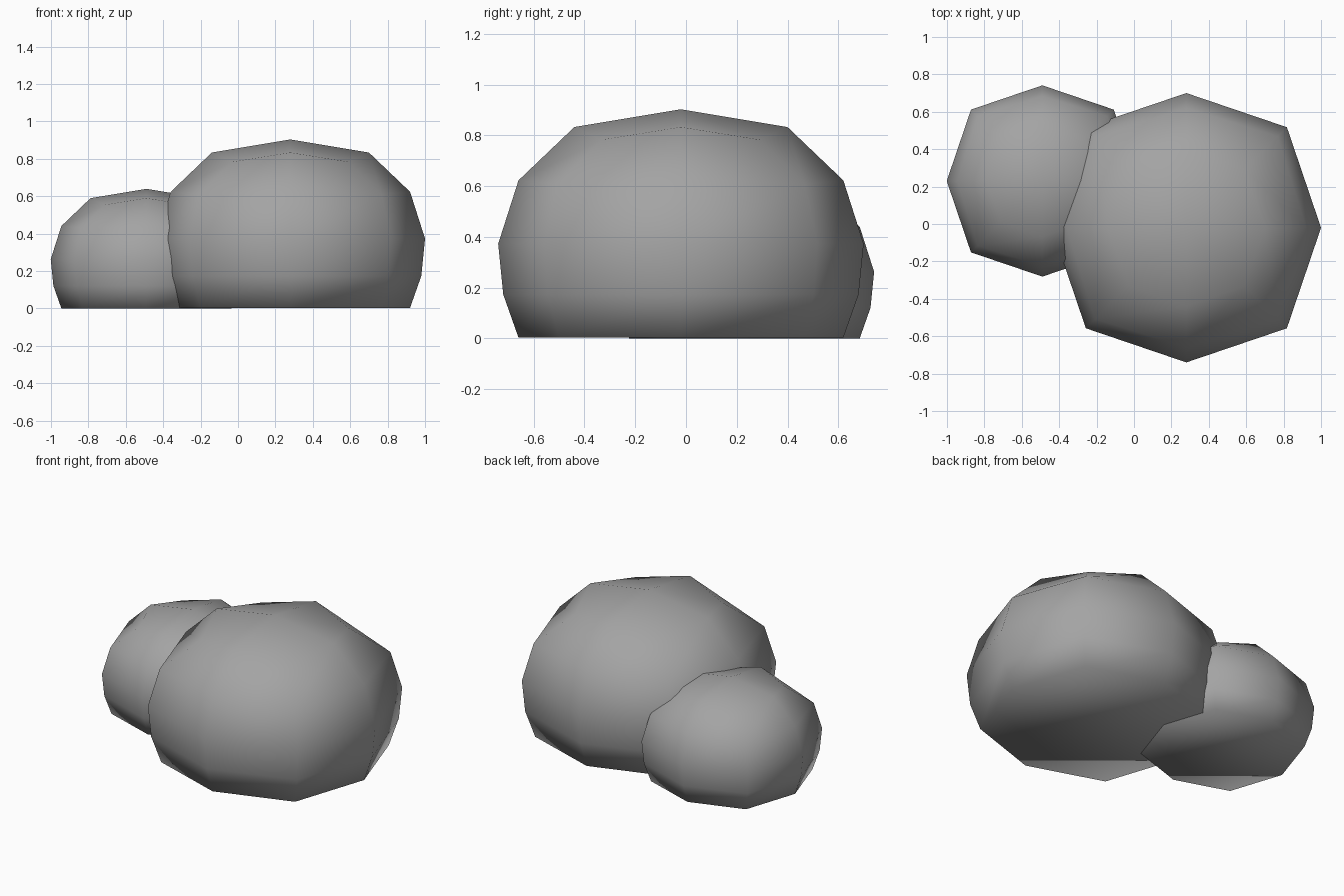
import bpy, bmesh
from math import cos, sin, pi

cube = bpy.data.objects.get("Cube")
if cube:
    bpy.data.objects.remove(cube)

# Stone colour
stone = bpy.data.materials.new("stone grey")
grey = (0.37, 0.37, 0.37, 1)
stone.use_nodes = True
stone.diffuse_color = grey
stone.node_tree.nodes["Principled BSDF"].inputs["Base Color"].default_value = grey

SIDES = 8
TOP = 0.9
# Rings from bottom to top as (radius, height): on the axes and on the diagonals
AXIS = [(0.64, 0), (0.70, 0.17), (0.72, 0.37), (0.64, 0.62), (0.42, 0.83)]
DIAGONAL = [(0.68, 0), (0.74, 0.17), (0.76, 0.37), (0.69, 0.605), (0.44, 0.78)]


def boulder(name, location, size):
    """Rounded, slightly squared dome with a flat underside."""
    bm = bmesh.new()
    rings = []
    for rings_at in zip(AXIS, DIAGONAL):
        ring = []
        for i in range(SIDES):
            r, z = rings_at[i % 2]
            a = 2 * pi * i / SIDES
            ring.append(bm.verts.new((r * cos(a), r * sin(a), z)))
        rings.append(ring)
    pole = bm.verts.new((0, 0, TOP))
    for i in range(SIDES):
        j = (i + 1) % SIDES
        for low, high in zip(rings, rings[1:]):
            bm.faces.new((low[i], low[j], high[j], high[i]))
        bm.faces.new((rings[-1][i], rings[-1][j], pole))
    bm.faces.new(rings[0][::-1])
    for f in bm.faces:
        f.smooth = True
    mesh = bpy.data.meshes.new(name)
    bm.to_mesh(mesh)
    bm.free()
    mesh.materials.append(stone)
    obj = bpy.data.objects.new(name, mesh)
    obj.location = location
    obj.scale = (size, size, size)
    bpy.context.collection.objects.link(obj)


# Two overlapping boulders
boulder("large_boulder", (0.28, -0.02, 0.003), 1)
boulder("small_boulder", (-0.49, 0.23, 0), 0.71)
